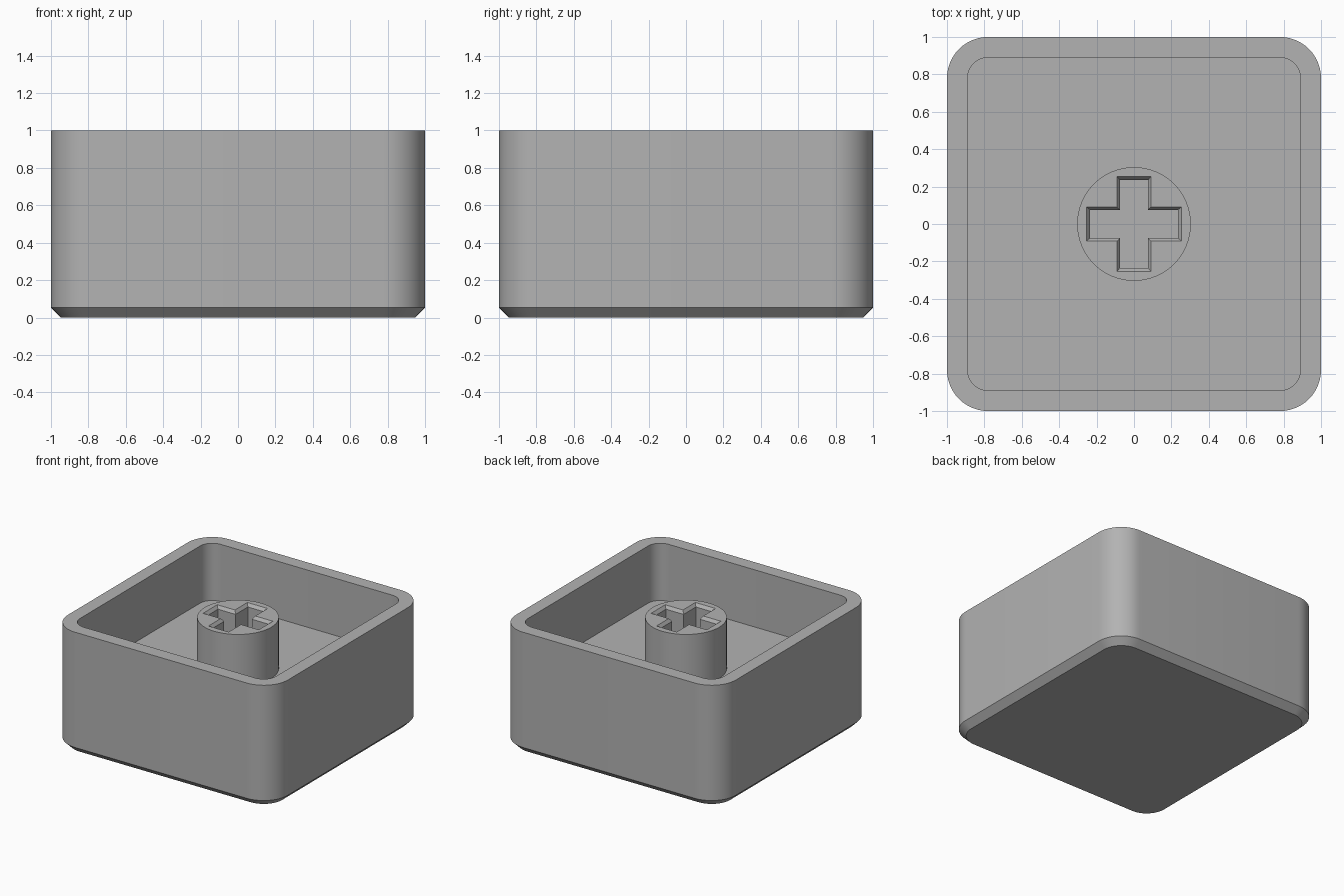
import bpy, bmesh, math

cube = bpy.data.objects.get("Cube")
if cube:
    bpy.data.objects.remove(cube, do_unlink=True)

GREY = (0.45, 0.45, 0.45, 1)
grey = bpy.data.materials.new("plain grey plastic")
grey.use_nodes = True
grey.diffuse_color = GREY
grey.node_tree.nodes["Principled BSDF"].inputs["Base Color"].default_value = GREY


def rounded_square(half, radius, steps=12):
    """Outline of a square with rounded corners, counter-clockwise."""
    pts = []
    for quarter in range(4):
        mid = math.radians(45 + 90 * quarter)
        cx = math.copysign(half - radius, math.cos(mid))
        cy = math.copysign(half - radius, math.sin(mid))
        for i in range(steps + 1):
            a = math.pi / 2 * (quarter + i / steps)
            pts.append((cx + radius * math.cos(a), cy + radius * math.sin(a)))
    return pts


def circle(radius, steps=64):
    turn = 2 * math.pi / steps
    return [(radius * math.cos(i * turn), radius * math.sin(i * turn)) for i in range(steps)]


def cross(length, width):
    """Plus-shaped outline, one arm rotated four times."""
    pts = []
    x, y = (1, 0)
    for _ in range(4):
        for along, side in ((width, -width), (length, -width), (length, width)):
            pts.append((along * x - side * y, along * y + side * x))
        x, y = -y, x
    return pts


def ring(bm, outline, z):
    return [bm.verts.new((x, y, z)) for x, y in outline]


def bridge(bm, a, b):
    n = len(a)
    for i in range(n):
        j = (i + 1) % n
        bm.faces.new((a[i], a[j], b[j], b[i]))


def finish(bm, name):
    bmesh.ops.recalc_face_normals(bm, faces=bm.faces)
    mesh = bpy.data.meshes.new(name)
    bm.to_mesh(mesh)
    bm.free()
    mesh.materials.append(grey)
    obj = bpy.data.objects.new(name, mesh)
    bpy.context.collection.objects.link(obj)
    bpy.ops.object.select_all(action="DESELECT")
    obj.select_set(True)
    bpy.context.view_layer.objects.active = obj
    bpy.ops.object.shade_smooth_by_angle(angle=math.radians(30))


FLOOR = 0.53
STEM_TOP = 0.95

# Open shell: chamfered base, outer wall, rim, inner wall, floor
bm = bmesh.new()
profile = [(0.947, 0.17, 0), (1, 0.22, 0.053), (1, 0.22, 1), (0.89, 0.11, 1), (0.89, 0.11, FLOOR)]
rings = [ring(bm, rounded_square(half, radius), z) for half, radius, z in profile]
for lower, upper in zip(rings, rings[1:]):
    bridge(bm, lower, upper)
bm.faces.new(rings[0])
bm.faces.new(rings[-1])
finish(bm, "shell")

# Round stem with a chamfered cross-shaped socket
bm = bmesh.new()
foot = ring(bm, circle(0.304), FLOOR - 0.02)
top = ring(bm, circle(0.304), STEM_TOP)
mouth = ring(bm, cross(0.253, 0.092), STEM_TOP)
throat = ring(bm, cross(0.234, 0.074), STEM_TOP - 0.025)
pocket = ring(bm, cross(0.234, 0.074), FLOOR + 0.005)
bridge(bm, foot, top)
bridge(bm, mouth, throat)
bridge(bm, throat, pocket)
bm.faces.new(foot)
bm.faces.new(pocket)
rim = {e for loop in (top, mouth) for v in loop for e in v.link_edges
       if all(abs(w.co.z - STEM_TOP) < 1e-5 for w in e.verts)}
bmesh.ops.triangle_fill(bm, edges=list(rim), use_beauty=True)
finish(bm, "stem")
